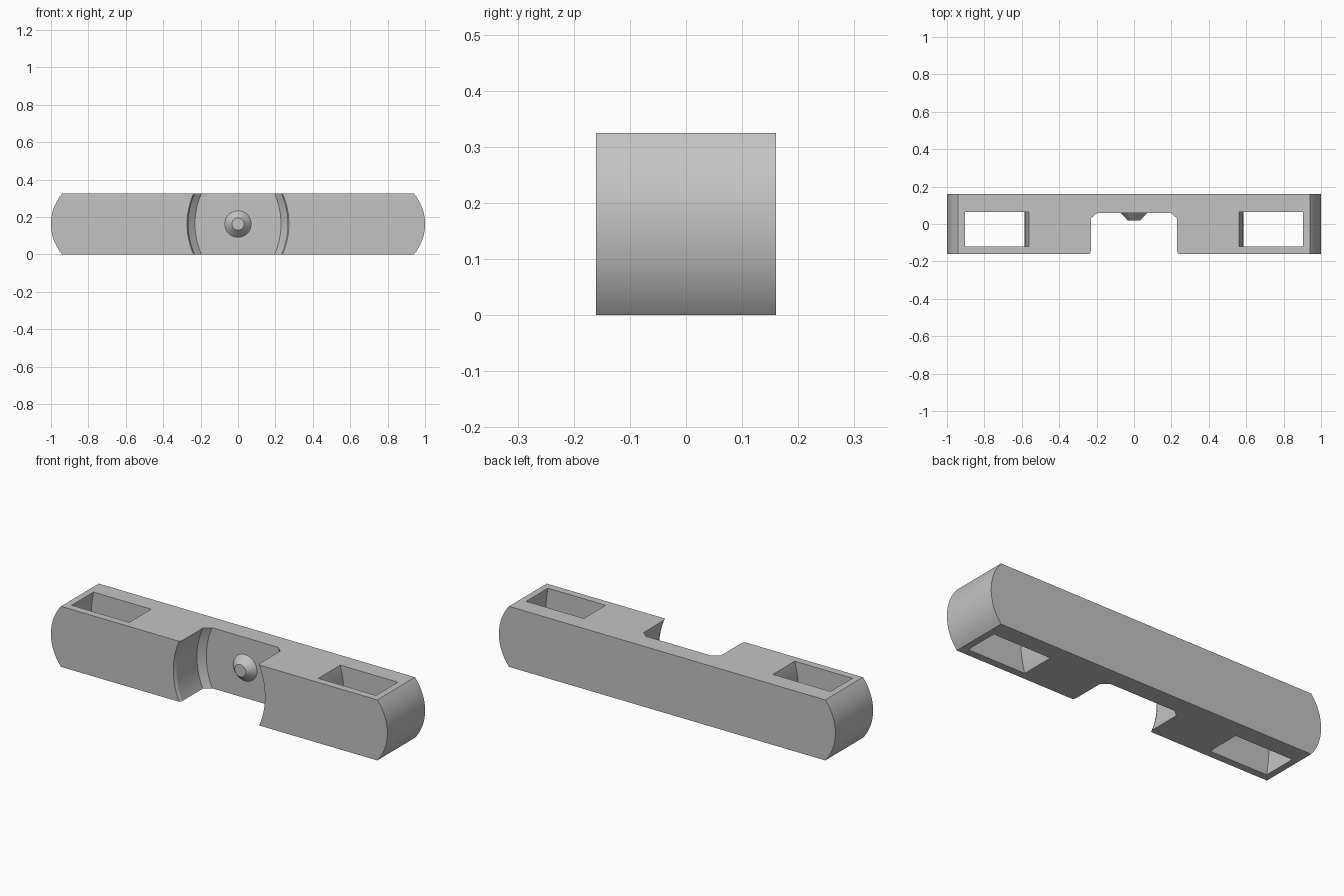
import bpy, bmesh, math
from mathutils import Matrix

if "Cube" in bpy.data.objects:
    bpy.data.objects.remove(bpy.data.objects["Cube"])

HEIGHT = 0.325
MID = HEIGHT / 2
DEPTH = 0.16
RECESS_FLOOR = 0.06

grey = bpy.data.materials.new("plain grey")
grey.use_nodes = True
colour = (0.55, 0.55, 0.55, 1)
grey.diffuse_color = colour
grey.node_tree.nodes["Principled BSDF"].inputs["Base Color"].default_value = colour


def finish(name, bm):
    """Turn a bmesh into a named grey object."""
    bmesh.ops.recalc_face_normals(bm, faces=bm.faces)
    mesh = bpy.data.meshes.new(name)
    bm.to_mesh(mesh)
    bm.free()
    mesh.materials.append(grey)
    ob = bpy.data.objects.new(name, mesh)
    bpy.context.collection.objects.link(ob)
    return ob


def smooth(ob):
    bpy.ops.object.select_all(action="DESELECT")
    ob.select_set(True)
    bpy.context.view_layer.objects.active = ob
    bpy.ops.object.shade_smooth_by_angle(angle=math.radians(20))


def arc(z, radius):
    """Sideways set-back of an upright arc that is fullest at mid height."""
    return radius - math.sqrt(radius ** 2 - (z - MID) ** 2)


def loft(name, section, z0, z1, steps=28):
    """Stack the outlines section(z) into one closed solid."""
    bm = bmesh.new()
    rings = []
    for i in range(steps + 1):
        z = z0 + (z1 - z0) * i / steps
        rings.append([bm.verts.new((x, y, z)) for x, y in section(z)])
    for low, high in zip(rings, rings[1:]):
        for j in range(len(low)):
            k = (j + 1) % len(low)
            bm.faces.new((low[j], low[k], high[k], high[j]))
    bm.faces.new(rings[0])
    bm.faces.new(rings[-1])
    bmesh.ops.dissolve_limit(bm, angle_limit=math.radians(0.1),
                             verts=bm.verts, edges=bm.edges)
    return finish(name, bm)


def body_section(z):
    x = 1 - arc(z, 0.25)
    return [(-x, -DEPTH), (x, -DEPTH), (x, DEPTH), (-x, DEPTH)]


def recess_section(z):
    # bevelled mouth, straight wall, bevelled floor
    half = [(0.277, -0.17), (0.265, -0.145), (0.265, 0.03), (0.23, RECESS_FLOOR)]
    right = [(x - arc(z, 0.4), y) for x, y in half]
    return right + [(-x, y) for x, y in reversed(right)]


def pocket_section(side):
    def section(z):
        inner = side * (0.585 - arc(z, 0.585))
        outer = side * (0.919 - arc(z, 0.919))
        return [(inner, -0.12), (outer, -0.12), (outer, 0.065), (inner, 0.065)]
    return section


# Main bar with rounded ends
body = loft("bar_body", body_section, 0, HEIGHT)

# Front recess and the two through pockets
cutters = [loft("recess_cutter", recess_section, -0.01, HEIGHT + 0.01)]
for label, side in (("left", 1), ("right", -1)):
    cutters.append(loft(label + "_pocket_cutter", pocket_section(side),
                        -0.01, HEIGHT + 0.01))

bpy.context.view_layer.objects.active = body
for cutter in cutters:
    cutter.hide_render = True
    cut = body.modifiers.new(cutter.name, "BOOLEAN")
    cut.operation = "DIFFERENCE"
    cut.solver = "EXACT"
    cut.object = cutter
    bpy.ops.object.modifier_apply(modifier=cut.name)
    bpy.data.objects.remove(cutter)
smooth(body)

# Conical stud on the recess floor
bm = bmesh.new()
bmesh.ops.create_cone(bm, cap_ends=True, segments=40,
                      radius1=0.071, radius2=0.033, depth=0.041)
bm.transform(Matrix.Translation((0, RECESS_FLOOR - 0.0205, MID))
             @ Matrix.Rotation(math.radians(90), 4, "X"))
smooth(finish("centre_stud", bm))
